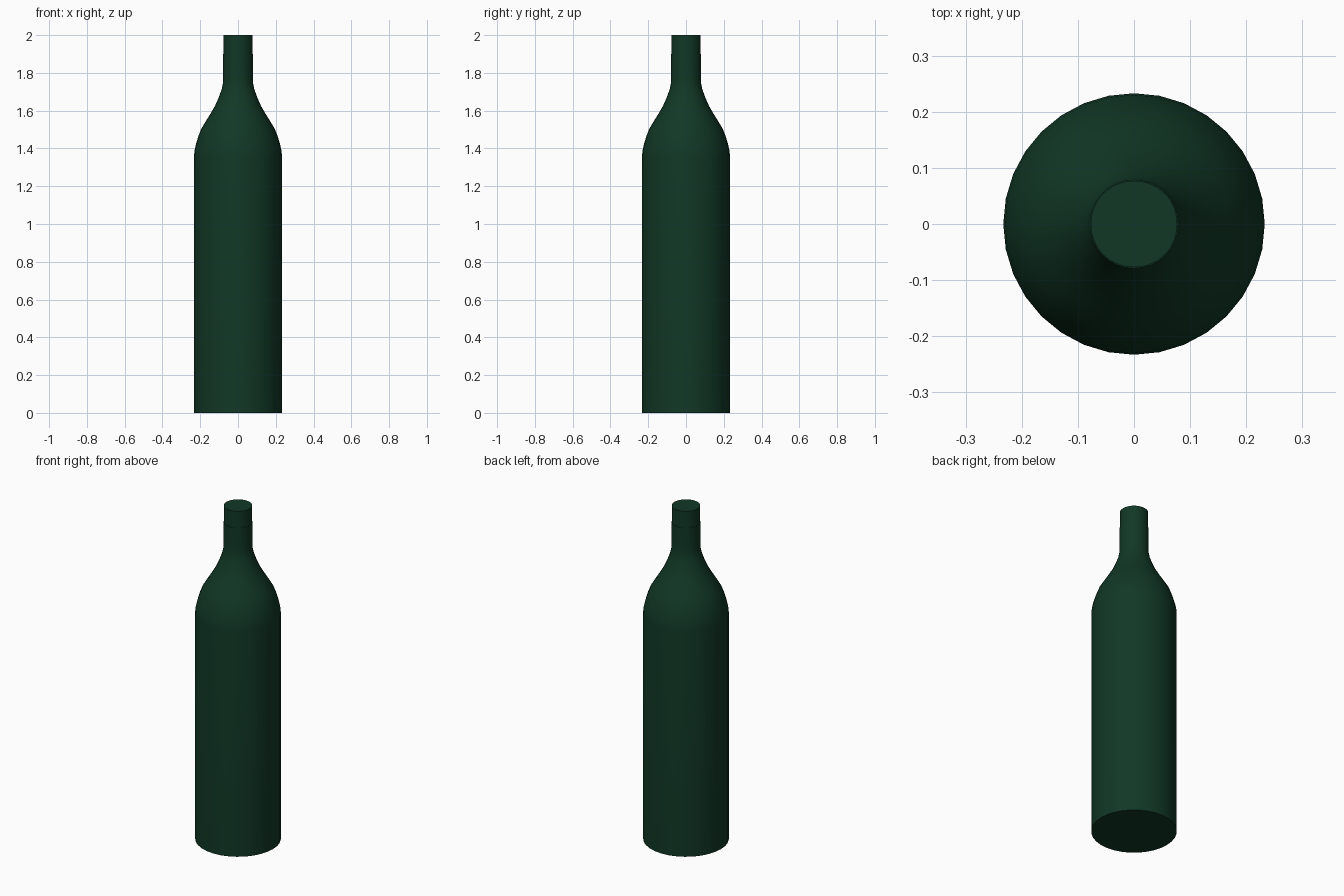
import bpy
import bmesh
import math

if "Cube" in bpy.data.objects:
    bpy.data.objects.remove(bpy.data.objects["Cube"])

glass = bpy.data.materials.new("dark green glass")
glass.diffuse_color = (0.0055, 0.039, 0.019, 1.0)
glass.use_nodes = True
glass.node_tree.nodes["Principled BSDF"].inputs["Base Color"].default_value = glass.diffuse_color


def lathe(name, profile, sides):
    """Revolve (radius, height) points around z and close both ends."""
    bm = bmesh.new()
    rings = []
    for r, z in profile:
        rings.append([bm.verts.new((r * math.cos(2 * math.pi * i / sides),
                                    r * math.sin(2 * math.pi * i / sides), z))
                      for i in range(sides)])
    for low, high in zip(rings, rings[1:]):
        for i in range(sides):
            j = (i + 1) % sides
            bm.faces.new((low[i], low[j], high[j], high[i]))
    bm.faces.new(rings[0][::-1])
    bm.faces.new(rings[-1])
    mesh = bpy.data.meshes.new(name)
    bm.to_mesh(mesh)
    bm.free()
    mesh.materials.append(glass)
    obj = bpy.data.objects.new(name, mesh)
    bpy.context.collection.objects.link(obj)
    bpy.ops.object.select_all(action='DESELECT')
    obj.select_set(True)
    bpy.context.view_layer.objects.active = obj
    bpy.ops.object.shade_smooth_by_angle(angle=math.radians(35))
    return obj


# Straight body, curved shoulder and neck
lathe("bottle_body", [
    (0.233, 0.0), (0.233, 1.36), (0.230, 1.39), (0.222, 1.425),
    (0.210, 1.465), (0.194, 1.505), (0.170, 1.545), (0.145, 1.585),
    (0.122, 1.625), (0.102, 1.67), (0.086, 1.715), (0.080, 1.745),
    (0.079, 1.78), (0.079, 1.90)], 32)

# Slightly narrower, rounder mouth at the top of the neck
lathe("bottle_mouth", [(0.077, 1.88), (0.077, 2.0)], 64)
